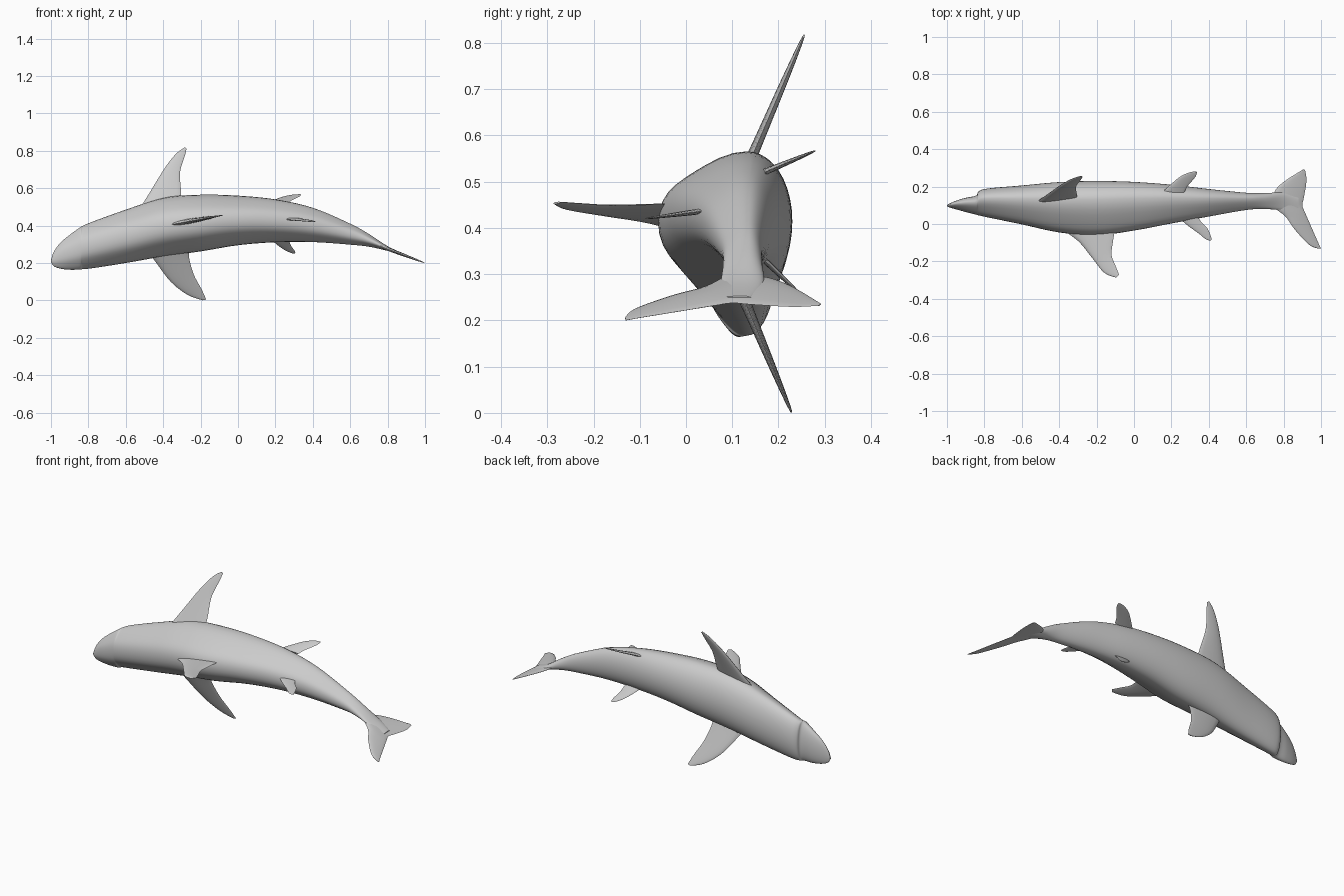
import bpy, bmesh, math
from mathutils import Vector

cube = bpy.data.objects.get("Cube")
if cube:
    bpy.data.objects.remove(cube, do_unlink=True)

grey = bpy.data.materials.new("plain grey")
grey.use_nodes = True
colour = (0.6, 0.6, 0.6, 1)
grey.diffuse_color = colour
grey.node_tree.nodes["Principled BSDF"].inputs["Base Color"].default_value = colour


def spline(points, steps):
    """Resample rows of numbers with a smooth curve through every row."""
    result = []
    last = len(points) - 1
    for i in range(last):
        a, b, c, d = (points[min(max(i + k, 0), last)] for k in (-1, 0, 1, 2))
        for s in range(steps):
            t = s / steps
            result.append([
                q + t / 2 * (r - p + t * (2 * p - 5 * q + 4 * r - w + t * (3 * (q - r) + w - p)))
                for p, q, r, w in zip(a, b, c, d)])
    result.append(list(points[last]))
    return result


def loft(name, rings):
    """Skin a row of closed rings, cap both ends and shade it smooth."""
    bm = bmesh.new()
    loops = [[bm.verts.new(p) for p in ring] for ring in rings]
    count = len(loops[0])
    for near, far in zip(loops, loops[1:]):
        for i in range(count):
            j = (i + 1) % count
            bm.faces.new((near[i], near[j], far[j], far[i]))
    bm.faces.new(loops[0])
    bm.faces.new(loops[-1])
    bmesh.ops.recalc_face_normals(bm, faces=bm.faces)
    mesh = bpy.data.meshes.new(name)
    bm.to_mesh(mesh)
    bm.free()
    mesh.materials.append(grey)
    obj = bpy.data.objects.new(name, mesh)
    bpy.context.collection.objects.link(obj)
    bpy.ops.object.select_all(action="DESELECT")
    obj.select_set(True)
    bpy.context.view_layer.objects.active = obj
    bpy.ops.object.shade_smooth_by_angle(angle=math.radians(50))
    return obj


def fin(name, lead, trail, place, thickness, taper=lambda s: 1 - 0.85 * s):
    """Thin blade between a leading and a trailing edge, set in space by place()."""
    fronts = [Vector(place(*p)) for p in spline(lead, 5)]
    backs = [Vector(place(*p)) for p in spline(trail, 5)]
    middle = len(fronts) // 2
    normal = (backs[middle] - fronts[middle]).cross(fronts[-1] - fronts[0]).normalized()
    rings = []
    for i, (front, back) in enumerate(zip(fronts, backs)):
        half = thickness / 2 * taper(i / (len(fronts) - 1))
        ring = []
        for k in range(16):
            angle = math.tau * k / 16
            along = (1 - math.cos(angle)) / 2
            bulge = math.sin(angle) * (1.25 - 0.6 * along)
            ring.append(front.lerp(back, along) + normal * half * bulge)
        rings.append(ring)
    return loft(name, rings)


# Body lying on its side: x, upper flank z, lower flank z, back y, belly y
stations = [
    (-1, .215, .205, .095, .102),
    (-.985, .26, .183, .088, .11),
    (-.95, .308, .17, .078, .125),
    (-.9, .35, .164, .064, .14),
    (-.845, .39, .165, .05, .152),
    (-.83, .398, .167, .046, .175),
    (-.78, .42, .172, .035, .19),
    (-.6, .485, .2, -.002, .206),
    (-.4, .548, .235, -.045, .224),
    (-.2, .565, .262, -.06, .23),
    (0, .56, .295, -.035, .225),
    (.2, .54, .311, .003, .21),
    (.4, .495, .312, .04, .187),
    (.6, .41, .298, .075, .167),
    (.7, .355, .287, .08, .165),
    (.8, .29, .265, .075, .168),
    (.88, .253, .245, .08, .14),
]


def body_ring(x, top, bottom, back, belly, sides=40):
    wide = back + 0.66 * (belly - back)
    ring = []
    for k in range(sides):
        angle = math.tau * k / sides
        depth = math.sin(angle)
        width = math.cos(angle) * (top - bottom) / 2
        if depth < 0:
            # narrow ridge along the back
            width *= 1 - 0.13 * math.sin(2 * angle) ** 2
            y = wide + depth * (wide - back)
        else:
            y = wide + depth * (belly - wide)
        ring.append((x, y, (top + bottom) / 2 + width))
    return ring


loft("body", [body_ring(*row) for row in spline(stations, 5)])

# Paired chest fins
fin("left_pectoral_fin",
    [(-.52, .5), (-.47, .58), (-.39, .71), (-.33, .785), (-.285, .818)],
    [(-.31, .5), (-.305, .58), (-.31, .685), (-.285, .77), (-.275, .81)],
    lambda x, z: (x, .145 + (z - .56) * .43, z), .028)
fin("right_pectoral_fin",
    [(-.48, .26), (-.44, .205), (-.36, .1), (-.27, .03), (-.19, .001)],
    [(-.26, .27), (-.26, .22), (-.235, .135), (-.195, .06), (-.17, .005)],
    lambda x, z: (x, .13 + (.235 - z) * .42, z), .028)

# Fins along the back
fin("front_dorsal_fin",
    [(-.4, -.02), (-.3, -.09), (-.225, -.18), (-.16, -.26), (-.095, -.287)],
    [(-.1, -.02), (-.112, -.09), (-.12, -.165), (-.1, -.22), (-.08, -.27)],
    lambda x, y: (x, y, .4 + (x + .39) * .18), .03)
fin("rear_dorsal_fin",
    [(.23, .04), (.29, -.01), (.345, -.05), (.385, -.082), (.41, -.089)],
    [(.34, .04), (.36, .01), (.39, -.02), (.405, -.05), (.416, -.08)],
    lambda x, y: (x, y, .42 + (y + .09) * .13), .014)

# Small paired belly fins
fin("left_pelvic_fin",
    [(.15, .17), (.2, .215), (.25, .255), (.3, .277), (.335, .28)],
    [(.27, .17), (.285, .2), (.31, .23), (.33, .255), (.337, .275)],
    lambda x, y: (x, y, .525 + (y - .18) * .42), .015)
fin("right_pelvic_fin",
    [(.15, .35), (.2, .305), (.24, .275), (.28, .255), (.3, .25)],
    [(.265, .35), (.275, .315), (.285, .29), (.3, .27), (.307, .255)],
    lambda x, z: (x, .17 + (.33 - z) * 1.05, z), .015)

# Two-lobed tail fin, thickest where it meets the body
fin("tail_fin",
    [(.985, -.132), (.935, -.11), (.86, -.03), (.81, .04), (.74, .1), (.75, .17), (.8, .225), (.905, .292)],
    [(1, -.13), (.985, -.1), (.95, -.02), (.915, .06), (.9, .1), (.908, .14), (.922, .23), (.915, .288)],
    lambda x, y: (x, y, .275 - .375 * (x - .8)), .018,
    lambda s: 0.15 + 0.85 * math.sin(math.pi * s))
